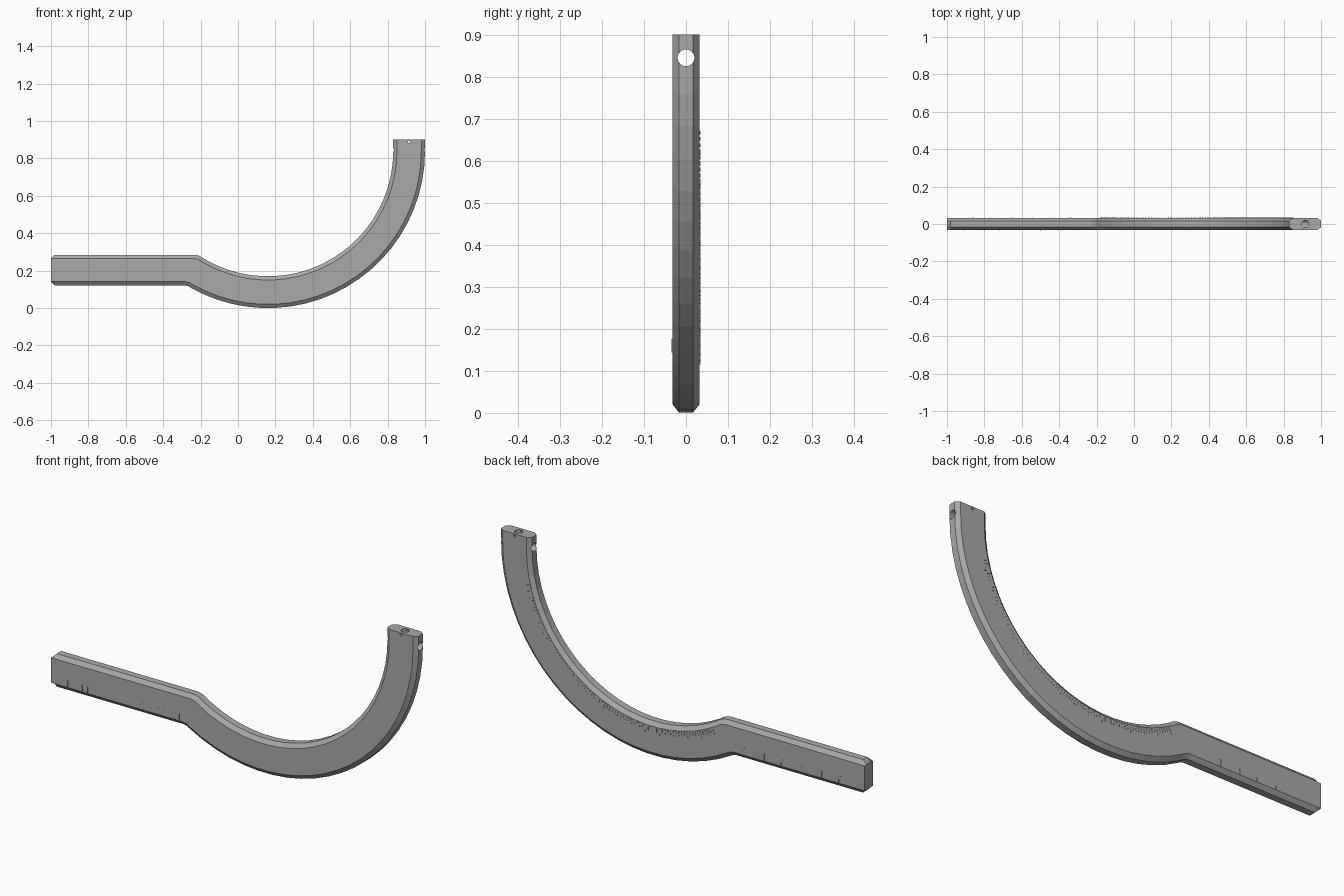
import bpy, bmesh, math
from mathutils import Matrix, Vector

cube = bpy.data.objects.get("Cube")
if cube:
    bpy.data.objects.remove(cube, do_unlink=True)

grey = bpy.data.materials.new("satin grey")
grey.use_nodes = True
grey.diffuse_color = (0.4, 0.4, 0.4, 1)
grey.node_tree.nodes["Principled BSDF"].inputs["Base Color"].default_value = (0.4, 0.4, 0.4, 1)

HALF, FLAT, CHAMFER = 0.0325, 0.017, 0.02
CX, CZ, R_IN, R_OUT = 0.16, 0.84, 0.67, 0.84
BAR_TOP, BAR_BOTTOM = 0.285, 0.122


def finish(bm, name):
    bmesh.ops.recalc_face_normals(bm, faces=bm.faces)
    mesh = bpy.data.meshes.new(name)
    bm.to_mesh(mesh)
    bm.free()
    mesh.materials.append(grey)
    obj = bpy.data.objects.new(name, mesh)
    bpy.context.collection.objects.link(obj)
    return obj


def polar(radius, angle):
    return Vector((CX + radius * math.sin(angle), 0, CZ - radius * math.cos(angle)))


def section(bm, inner, outer, trim=0.0):
    """Chamfered bar section between an inner and an outer edge point."""
    d = (outer - inner).normalized()
    side = Vector((0, 1, 0))
    a, b = inner + d * trim, outer - d * trim
    c, e = inner + d * CHAMFER, outer - d * CHAMFER
    pts = [a - side * FLAT, a + side * FLAT, c + side * HALF, e + side * HALF,
           b + side * FLAT, b - side * FLAT, e - side * HALF, c - side * HALF]
    return [bm.verts.new(p) for p in pts]


# Gauge body: straight bar, then hook arc, then short upright tip
bm = bmesh.new()
rings = []
for x, trim in ((-1, CHAMFER * 0.95), (-0.98, 0)):
    rings.append(section(bm, Vector((x, 0, BAR_TOP)), Vector((x, 0, BAR_BOTTOM)), trim))
rings.append(section(bm, Vector((-0.23, 0, BAR_TOP)), Vector((-0.285, 0, BAR_BOTTOM))))
rings.append(section(bm, Vector((-0.205, 0, 0.279)), Vector((-0.265, 0, 0.117))))
START, STEPS = math.radians(-30), 22
for i in range(STEPS + 1):
    ang = START + (math.pi / 2 - START) * i / STEPS
    rings.append(section(bm, polar(R_IN, ang), polar(R_OUT, ang)))
rings.append(section(bm, Vector((CX + R_IN, 0, 0.9)), Vector((CX + R_OUT, 0, 0.9))))
for r, s in zip(rings, rings[1:]):
    for i in range(8):
        j = (i + 1) % 8
        bm.faces.new((r[i], r[j], s[j], s[i]))
bm.faces.new(rings[0])
bm.faces.new(rings[-1])
body = finish(bm, "gauge_body")


# Tip holes: cross bore, top bore and small pin hole
def drill(name, radius, length, centre, axis):
    cutter_bm = bmesh.new()
    turn = Vector((0, 0, 1)).rotation_difference(Vector(axis)).to_matrix().to_4x4()
    bmesh.ops.create_cone(cutter_bm, cap_ends=True, segments=24, radius1=radius, radius2=radius,
                          depth=length, matrix=Matrix.Translation(centre) @ turn)
    cutter = finish(cutter_bm, name)
    cutter.hide_render = True
    mod = body.modifiers.new(name, "BOOLEAN")
    mod.operation, mod.solver, mod.object = "DIFFERENCE", "EXACT", cutter
    bpy.context.view_layer.objects.active = body
    bpy.ops.object.modifier_apply(modifier=name)
    bpy.data.objects.remove(cutter, do_unlink=True)


drill("cross_bore", 0.02, 0.4, (0.915, 0, 0.845), (1, 0, 0))
drill("top_bore", 0.019, 0.12, (0.915, 0, 0.9), (0, 0, 1))
drill("pin_hole", 0.006, 0.2, (0.915, 0, 0.889), (0, 1, 0))


# Scale marks: thin plates on the faces
def tick(bm, centre, length, angle, side):
    m = (Matrix.Translation((centre.x, side * HALF, centre.z)) @ Matrix.Rotation(angle, 4, "Y")
         @ Matrix.Diagonal((0.003, 0.003, length, 1)))
    bmesh.ops.create_cube(bm, size=1, matrix=m)


bm = bmesh.new()
for x in (-0.91, -0.83, -0.8, -0.72, -0.61, -0.5, -0.41, -0.38, -0.3):
    tick(bm, Vector((x, 0, 0.16)), 0.032, 0, -1)
finish(bm, "front_bar_marks")

bm = bmesh.new()
for i in range(6):
    for k, length in enumerate((0.035, 0.02)):
        tick(bm, Vector((-0.87 + 0.105 * i + 0.012 * k, 0, 0.142 + length / 2)), length, 0, 1)
finish(bm, "back_bar_marks")

bm = bmesh.new()
for i in range(84):
    ang = math.radians(-28 + 1.25 * i)
    length = 0.032 if i % 5 == 0 else 0.02
    tick(bm, polar(R_IN + CHAMFER + 0.004 + length / 2, ang), length, -ang, 1)
finish(bm, "back_arc_marks")
